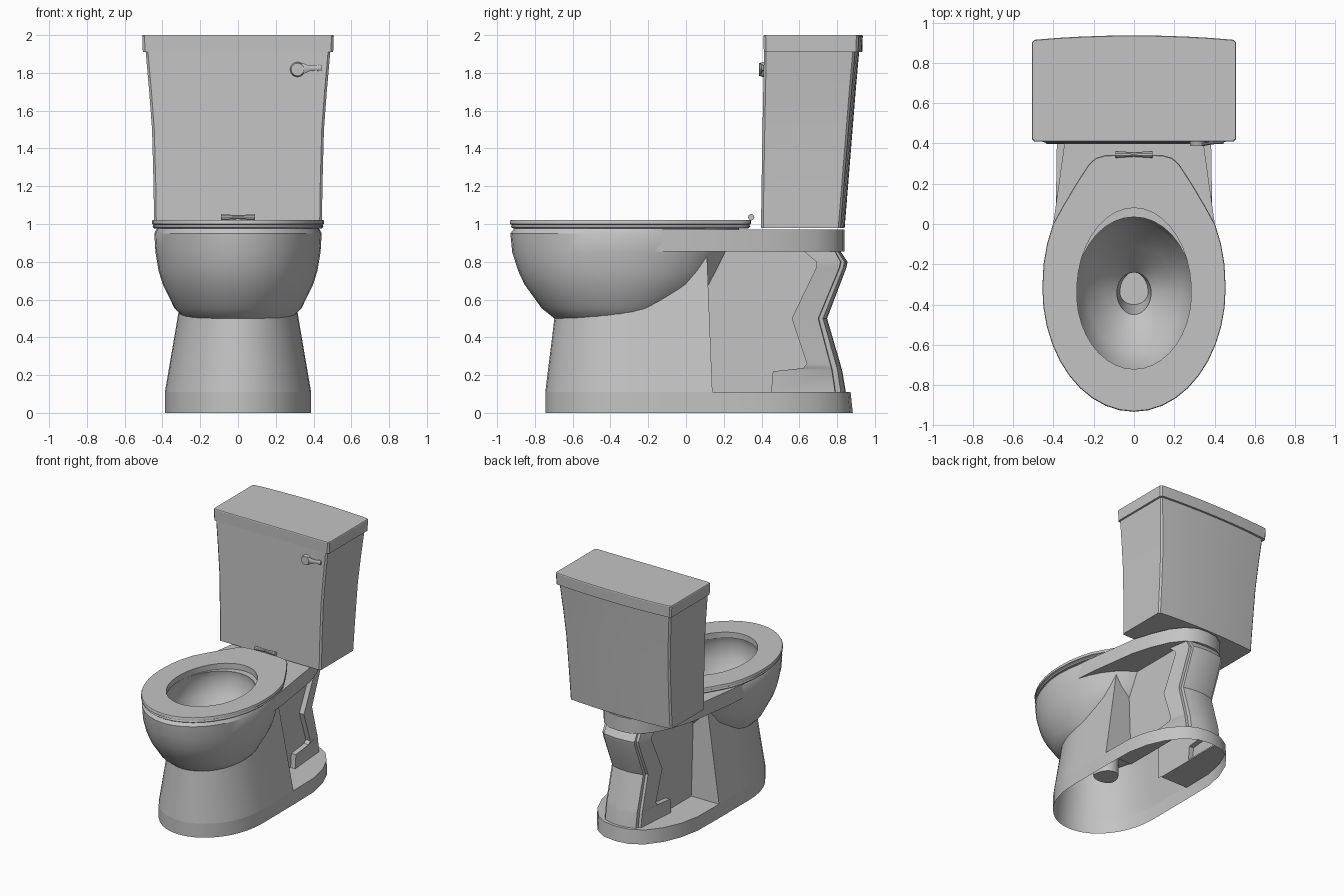
import bpy, bmesh, math
from mathutils import Matrix

cube = bpy.data.objects.get("Cube")
if cube:
    bpy.data.objects.remove(cube, do_unlink=True)

mat = bpy.data.materials.new("grey_ceramic")
mat.use_nodes = True
GREY = (0.55, 0.55, 0.55, 1)
mat.diffuse_color = GREY
mat.node_tree.nodes["Principled BSDF"].inputs["Base Color"].default_value = GREY


def finish(name, bm, smooth=True):
    bmesh.ops.recalc_face_normals(bm, faces=bm.faces)
    mesh = bpy.data.meshes.new(name)
    bm.to_mesh(mesh)
    bm.free()
    mesh.materials.append(mat)
    ob = bpy.data.objects.new(name, mesh)
    bpy.context.collection.objects.link(ob)
    if smooth:
        bpy.ops.object.select_all(action='DESELECT')
        ob.select_set(True)
        bpy.context.view_layer.objects.active = ob
        bpy.ops.object.shade_smooth_by_angle(angle=math.radians(32))
    return ob


def loft(name, rings, caps=True, closed=False, wrap=True, smooth=True):
    """Skin point loops; cap or join the ends, or leave each loop open (wrap off)."""
    bm = bmesh.new()
    loops = [[bm.verts.new(p) for p in ring] for ring in rings]
    n = len(loops[0])
    pairs = list(zip(loops, loops[1:]))
    if closed:
        pairs.append((loops[-1], loops[0]))
    for a, b in pairs:
        for i in range(n if wrap else n - 1):
            j = (i + 1) % n
            bm.faces.new((a[i], a[j], b[j], b[i]))
    if caps and not closed:
        bm.faces.new(loops[0])
        bm.faces.new(loops[-1])
    return finish(name, bm, smooth)


def mirrored(half):
    """Full outline from a half outline that starts and ends on x = 0."""
    return half + [(-x, y) for x, y in reversed(half[1:-1])]


def arch(half):
    """Open outline from a half outline that only ends on x = 0."""
    return half + [(-x, y) for x, y in reversed(half[:-1])]


def at(pts, z):
    return [(x, y, z) for x, y in pts]


def egg(front, back, w, n=36, yc=-0.34):
    pts = []
    for i in range(n):
        t = 2 * math.pi * i / n
        c = math.cos(t)
        pts.append((w * math.sin(t), yc - c * (yc - front if c > 0 else back - yc)))
    return pts


def nose(w, front, yc, steps=10):
    """Quarter ellipse from the front tip round to the widest point."""
    return [(w * math.sin(a), yc + (front - yc) * math.cos(a))
            for a in (i * math.pi / 2 / steps for i in range(steps + 1))]


# Bowl: one skin from the drain up the outside, over the rim and down inside
outer = [(0.25, -0.40, -0.22, 0.09), (0.45, -0.46, -0.23, 0.11), (0.46, -0.58, -0.18, 0.20),
         (0.495, -0.69, -0.10, 0.28), (0.555, -0.765, 0.0, 0.337), (0.68, -0.855, 0.155, 0.398),
         (0.75, -0.888, 0.19, 0.42), (0.85, -0.92, 0.24, 0.437), (0.95, -0.93, 0.28, 0.443),
         (0.975, -0.91, 0.28, 0.43)]
inner = [(0.975, -0.73, 0.035, 0.29), (0.92, -0.75, 0.045, 0.31), (0.80, -0.73, 0.0, 0.30),
         (0.65, -0.63, -0.12, 0.235), (0.55, -0.51, -0.21, 0.135), (0.51, -0.45, -0.24, 0.085),
         (0.30, -0.40, -0.24, 0.07)]
loft("bowl", [at(egg(f, b, w), z) for z, f, b, w in outer + inner])

# Seat ring: elliptical front, straight tapering flanks and a short flat back
seat = mirrored(nose(0.455, -0.932, -0.32)
                + [(0.449, -0.2), (0.432, -0.1), (0.402, 0.0), (0.352, 0.09), (0.287, 0.2),
                   (0.225, 0.295), (0.19, 0.328), (0.14, 0.342), (0, 0.345)])
hole = egg(-0.72, 0.08, 0.285, len(seat))


def shrunk(s):
    return [(x * s, -0.3 + (y + 0.3) * s) for x, y in seat]


loft("seat", [at(shrunk(0.975), 0.977), at(shrunk(0.993), 0.985), at(shrunk(0.985), 0.996),
              at(seat, 1.0), at(seat, 1.016), at(shrunk(0.994), 1.022),
              at(hole, 1.022), at(hole, 0.977)], closed=True)

# Seat hinge: two cones meeting at a narrow waist
bm = bmesh.new()
for s in (-1, 1):
    bmesh.ops.create_cone(bm, cap_ends=True, segments=10, radius1=0.011, radius2=0.017, depth=0.09,
                          matrix=Matrix.Translation((s * 0.046, 0.345, 1.036))
                          @ Matrix.Rotation(s * math.pi / 2, 4, 'Y'))
finish("seat_hinge", bm)

# Rear deck carrying the tank, notched around the bowl opening
deck = mirrored([(0, 0.07), (0.2, 0.07), (0.34, -0.1), (0.418, -0.19), (0.401, 0.0), (0.345, 0.4),
                 (0.30, 0.55), (0.24, 0.69), (0.17, 0.78), (0.09, 0.83), (0, 0.84)])
loft("rear_deck", [at(deck, 0.855), at(deck, 0.97)])

# Pedestal: tapering hollow shell, open behind into the trapway,
# whose top edge follows the underside of the bowl
WEB = 0.145


def top_height(y):
    keys = [(-0.8, 0.505), (-0.5, 0.53), (-0.2, 0.58), (0.0, 0.69), (0.12, 0.83)]
    for (y0, z0), (y1, z1) in zip(keys, keys[1:]):
        if y <= y1:
            return z0 + (z1 - z0) * (y - y0) / (y1 - y0)
    return keys[-1][1]


def pedestal_ring(f):
    ring = []
    side = [(0.387, y) for y in (0.14, 0.07, 0.0, -0.12)]
    for x, y in arch([(WEB, 0.14)] + side + nose(0.387, -0.745, -0.25)[::-1]):
        z = 0.11 + f * (top_height(y) - 0.11)
        lean = z - 0.11
        nx = x if abs(x) == WEB else x * (1 - 0.44 * lean)
        ny = y
        if y < -0.25:
            ny = -0.25 + (y + 0.25) * (1 - 0.25 * lean)
        elif y > 0.13:
            ny = y - 0.04 * lean
        ring.append((nx, ny, z))
    return ring


loft("pedestal", [pedestal_ring(f) for f in (0, 0.35, 0.7, 1)], caps=False, wrap=False)

# Foot: open skirt around the floor, with a ledge around the hollow trapway
tail = [(0.387, 0.14), (0.383, 0.40), (0.35, 0.56), (0.29, 0.70), (0.205, 0.81), (0.11, 0.868), (0, 0.883)]
tail_top = [(x, y if y < 0.5 else 0.5 + (y - 0.5) * 0.97) for x, y in tail]
front = nose(0.387, -0.745, -0.25)
loft("foot_skirt", [at(mirrored(front + tail), 0), at(mirrored(front + tail_top), 0.11)], caps=False)
ledge = arch(tail_top) + [(-WEB, 0.14), (-WEB, 0.79), (WEB, 0.79), (WEB, 0.14)]
loft("foot_ledge", [at(ledge, 0.10), at(ledge, 0.111)], smooth=False)

# Trapway: narrow walls that step out into a zigzag column with a rounded back;
# each row holds height, column front, outer step, inner step and back
rows = [(0.105, 0.45, 0.79, 0.82, 0.847), (0.22, 0.46, 0.773, 0.803, 0.828),
        (0.237, 0.62, 0.77, 0.80, 0.823), (0.26, 0.64, 0.763, 0.793, 0.817),
        (0.50, 0.56, 0.70, 0.725, 0.747), (0.77, 0.69, 0.812, 0.833, 0.85),
        (0.80, 0.69, 0.818, 0.838, 0.855), (0.86, 0.62, 0.785, 0.80, 0.815)]
loft("trapway", [at(arch([(WEB, 0.11), (WEB, f), (0.185, f), (0.158, s), (0.138, s + 0.003),
                          (0.134, t), (0.112, t + 0.006), (0.06, b - 0.004), (0, b)]), z)
                 for z, f, s, t, b in rows], caps=False, wrap=False)


# Tank and lid share a plan with a flat front and a bowed back
def tank_plan(w, front, back, bow=0.022, r=0.012):
    curve = [(w * k, back - bow * k * k) for k in (0.75, 0.5, 0.25, 0)]
    return mirrored([(0, front), (w - r, front), (w, front + r), (w, back - bow - r),
                     (w - r, back - bow)] + curve)


tank = [(0.98, 0.444, 0.397, 0.84), (1.2, 0.447, 0.40, 0.858), (1.5, 0.455, 0.405, 0.882),
        (1.7, 0.47, 0.409, 0.898), (1.915, 0.489, 0.413, 0.917)]
loft("tank", [at(tank_plan(w, f, b), z) for z, w, f, b in tank])
lid = [(1.91, 0.504, 0.412, 0.933), (1.995, 0.507, 0.41, 0.936), (2.0, 0.504, 0.413, 0.933)]
loft("tank_lid", [at(tank_plan(w, f, b), z) for z, w, f, b in lid])

# Flush handle: teardrop lever sweeping out from a round boss
bm = bmesh.new()
bmesh.ops.create_cone(bm, cap_ends=True, segments=16, radius1=0.041, radius2=0.034, depth=0.03,
                      matrix=Matrix.Translation((0.315, 0.402, 1.818)) @ Matrix.Rotation(math.pi / 2, 4, 'X'))
finish("handle_boss", bm)
lever = [(0.315, 0.034, 0.394), (0.35, 0.028, 0.396), (0.38, 0.015, 0.402),
         (0.41, 0.014, 0.405), (0.435, 0.018, 0.406), (0.443, 0.014, 0.406)]
loft("handle_lever", [[(x, y + 0.008 * math.cos(a), 1.82 + (x - 0.315) * 0.06 + h * math.sin(a))
                       for a in (i * math.pi / 5 for i in range(10))] for x, h, y in lever])
